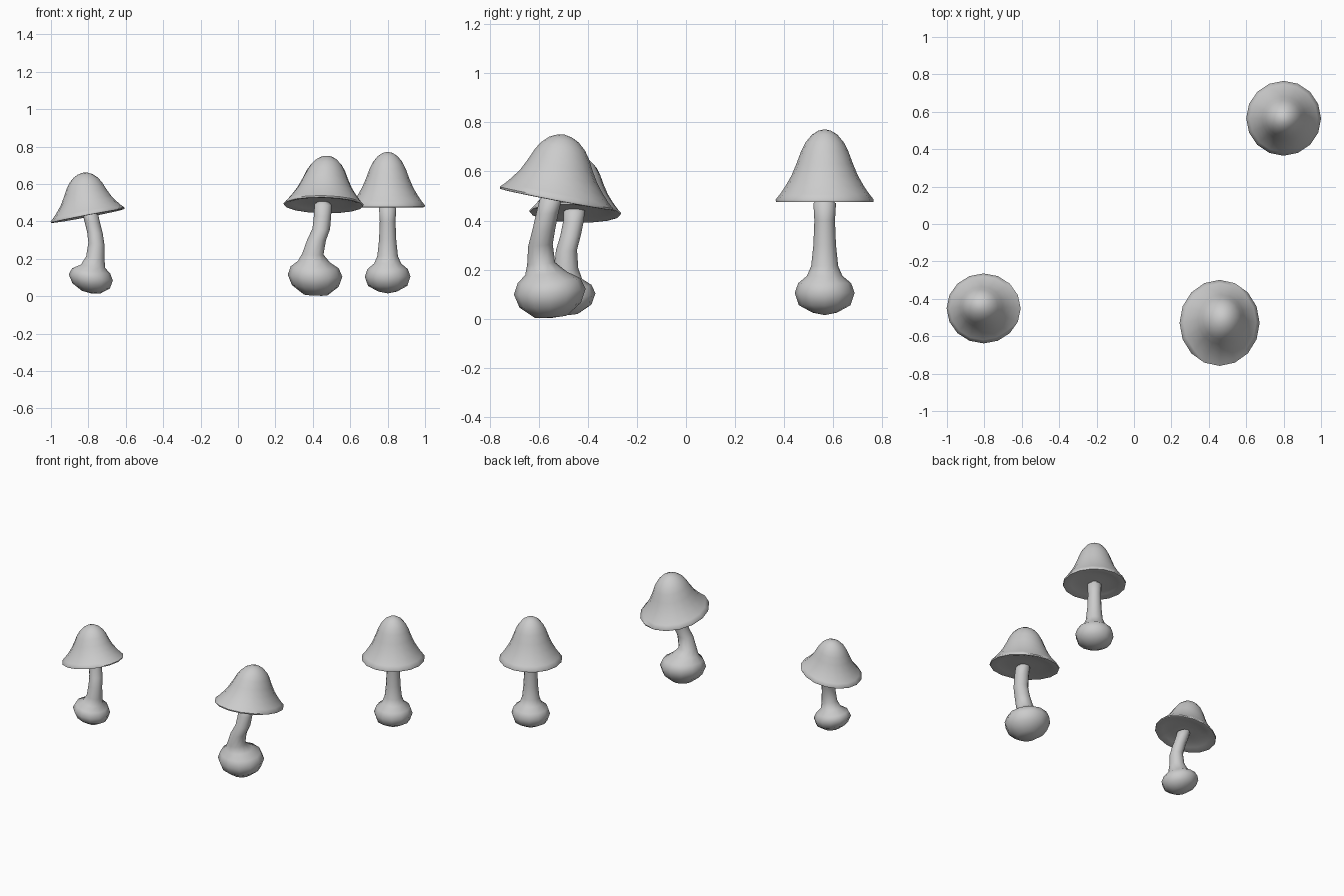
import bpy, math

if "Cube" in bpy.data.objects:
    bpy.data.objects.remove(bpy.data.objects["Cube"])

# cap profile as (radius fraction, height fraction), apex to rim to recessed underside
CAP = [(0, 1), (.13, .98), (.26, .925), (.39, .82), (.48, .70), (.58, .52),
       (.68, .36), (.80, .22), (.91, .11), (1, .035), (.99, .005), (.94, 0),
       (.75, .035), (.5, .06), (.2, .05), (0, .05)]


def loft(name, rings, sides):
    """rings: functions of angle giving a point; first and last collapse to poles."""
    verts, faces = [rings[0](0)], []
    for ring in rings[1:-1]:
        verts += [ring(2 * math.pi * i / sides) for i in range(sides)]
    verts.append(rings[-1](0))
    last, n = len(verts) - 1, len(rings) - 2
    for i in range(sides):
        j = (i + 1) % sides
        faces.append((0, 1 + i, 1 + j))
        for k in range(n - 1):
            a, b = 1 + k * sides, 1 + (k + 1) * sides
            faces.append((a + i, b + i, b + j, a + j))
        a = 1 + (n - 1) * sides
        faces.append((a + j, a + i, last))
    mesh = bpy.data.meshes.new(name)
    mesh.from_pydata(verts, [], faces)
    obj = bpy.data.objects.new(name, mesh)
    bpy.context.collection.objects.link(obj)
    bpy.ops.object.select_all(action='DESELECT')
    obj.select_set(True)
    bpy.context.view_layer.objects.active = obj
    bpy.ops.object.mode_set(mode='EDIT')
    bpy.ops.mesh.select_all(action='SELECT')
    bpy.ops.mesh.normals_make_consistent(inside=False)
    bpy.ops.object.mode_set(mode='OBJECT')
    bpy.ops.object.shade_smooth_by_angle(angle=math.radians(60))
    return obj


def cap(name, rim, radii, apex, slope):
    """Leaning cap: rim centre, x/y radii, apex point, rim slope in x and y."""
    def ring(r, h):
        c = [rim[i] + (apex[i] - rim[i]) * h for i in range(3)]

        def point(t):
            dx, dy = r * radii[0] * math.cos(t), r * radii[1] * math.sin(t)
            return (c[0] + dx, c[1] + dy, c[2] + slope[0] * dx + slope[1] * dy)
        return point
    loft(name, [ring(r, h) for r, h in CAP], 16)


def stem(name, path, slope=(0, 0)):
    """Bulb and stalk in one: path of (x, y, z, radius); the bulb may lean."""
    def ring(x, y, z, r):
        def point(t):
            dx, dy = r * math.cos(t), r * math.sin(t)
            return (x + dx, y + dy, z + slope[0] * dx + slope[1] * dy)
        return point
    loft(name, [ring(*p) for p in path], 12)


# straight mushroom at the back right
X, Y = .8, .565
stem("back_stem", [(X, Y, z, r) for z, r in [
    (.015, 0), (.025, .05), (.055, .105), (.105, .122), (.145, .108),
    (.175, .072), (.215, .055), (.30, .046), (.40, .042), (.47, .046), (.51, 0)]])
cap("back_cap", (X, Y, .475), (.2, .2), (X, Y, .772), (0, 0))

# large bent mushroom at the front right
stem("front_stem", [
    (.415, -.55, .003, 0), (.415, -.55, .008, .065), (.413, -.553, .055, .125),
    (.412, -.555, .11, .146), (.41, -.558, .155, .128), (.405, -.57, .185, .085),
    (.40, -.59, .225, .057), (.42, -.593, .30, .05), (.445, -.58, .36, .047),
    (.452, -.565, .43, .046), (.455, -.55, .49, .046), (.455, -.545, .53, 0)],
    (-.04, .08))
cap("front_cap", (.457, -.53, .485), (.214, .23), (.475, -.495, .75), (-.02, -.19))

# small bent mushroom on the left
stem("left_stem", [
    (-.785, -.485, .015, 0), (-.785, -.485, .022, .05), (-.785, -.485, .055, .10),
    (-.787, -.487, .10, .118), (-.785, -.487, .135, .102), (-.775, -.488, .16, .065),
    (-.763, -.488, .205, .049), (-.757, -.487, .28, .043), (-.765, -.47, .34, .042),
    (-.78, -.458, .40, .042), (-.79, -.455, .44, .043), (-.795, -.453, .47, 0)],
    (-.14, .03))
cap("left_cap", (-.803, -.452, .428), (.198, .187), (-.83, -.435, .66), (.19, -.03))
